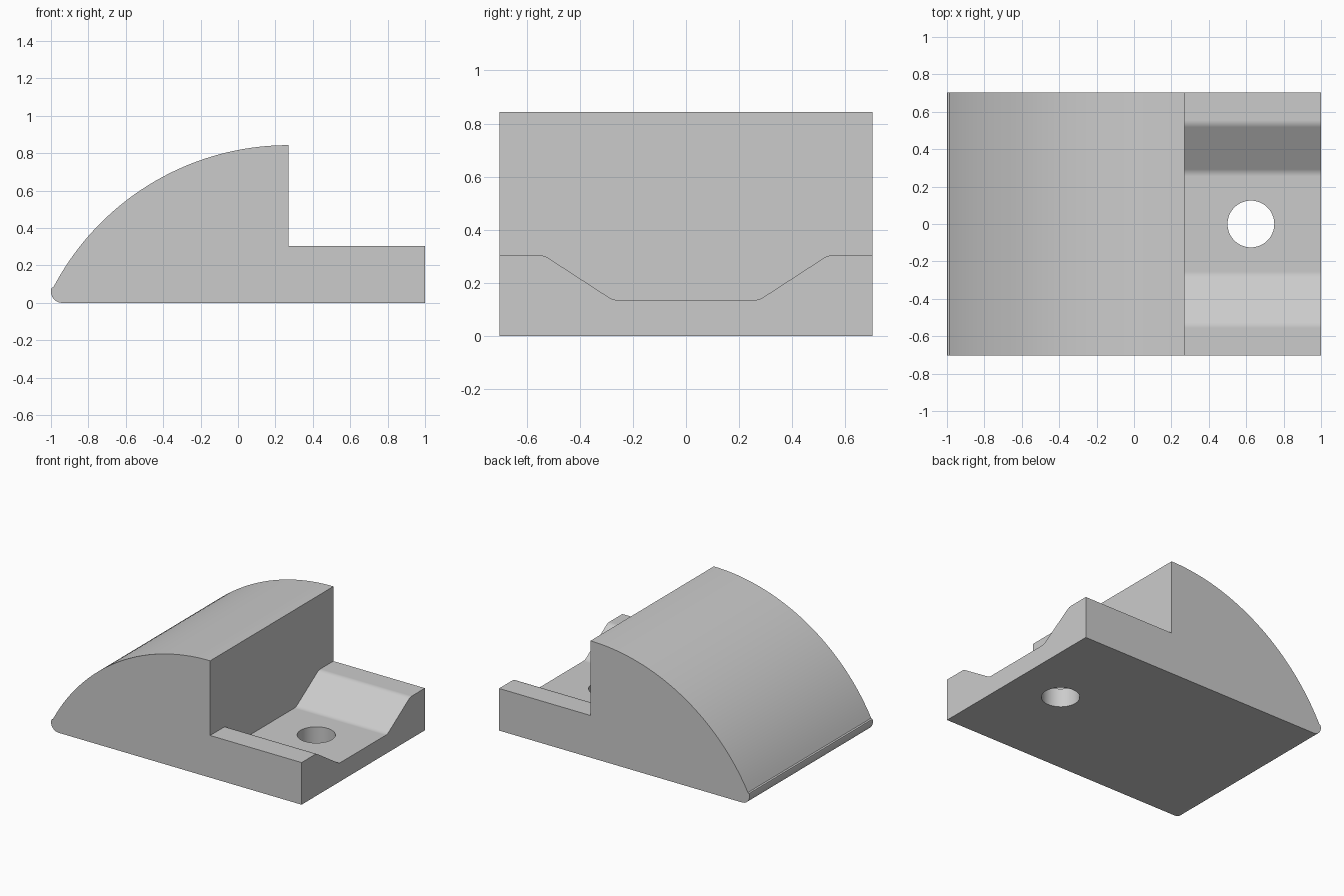
import bpy, bmesh, math
from mathutils import Vector

if "Cube" in bpy.data.objects:
    bpy.data.objects.remove(bpy.data.objects["Cube"], do_unlink=True)

HALF_WIDTH = 0.703
HEIGHT = 0.843
STEP_X = 0.27

grey = bpy.data.materials.new("plain grey")
grey.use_nodes = True
grey.diffuse_color = (0.6, 0.6, 0.6, 1)
grey.node_tree.nodes["Principled BSDF"].inputs["Base Color"].default_value = (0.6, 0.6, 0.6, 1)


def arc(cx, cz, radius, start, end, steps):
    """Points along a circular arc, angles in degrees."""
    angles = [math.radians(start + (end - start) * i / steps) for i in range(steps + 1)]
    return [(cx + radius * math.cos(a), cz + radius * math.sin(a)) for a in angles]


def rounded(prev, corner, nxt, length, steps=6):
    """Replace a corner by a short smooth curve."""
    p, c, n = Vector(prev), Vector(corner), Vector(nxt)
    a = c + (p - c).normalized() * length
    b = c + (n - c).normalized() * length
    ts = [i / steps for i in range(steps + 1)]
    return [tuple(a * (1 - t) ** 2 + c * 2 * t * (1 - t) + b * t * t) for t in ts]


def prism(name, points, offset):
    """Extrude a closed outline of 3D points along an offset."""
    bm = bmesh.new()
    face = bm.faces.new([bm.verts.new(p) for p in points])
    out = bmesh.ops.extrude_face_region(bm, geom=[face])
    moved = [v for v in out["geom"] if isinstance(v, bmesh.types.BMVert)]
    bmesh.ops.translate(bm, verts=moved, vec=offset)
    bmesh.ops.recalc_face_normals(bm, faces=bm.faces)
    mesh = bpy.data.meshes.new(name)
    bm.to_mesh(mesh)
    bm.free()
    mesh.materials.append(grey)
    obj = bpy.data.objects.new(name, mesh)
    bpy.context.collection.objects.link(obj)
    return obj


# Body: curved back, rounded toe and flat underside
R, r = 1.42, 0.06
cz = HEIGHT - R
toe_x = -1 + r
tangent = math.degrees(math.atan2(r - cz, toe_x - STEP_X))
side = [(1, 0), (1, HEIGHT)]
side += arc(STEP_X, cz, R, 90, tangent, 40)
side += arc(toe_x, r, r, tangent, 270, 14)[1:]
body = prism("wedge_block", [(x, -HALF_WIDTH, z) for x, z in side], (0, 2 * HALF_WIDTH, 0))

# Step with a trapezoid channel
LEDGE, FLOOR = 0.304, 0.135
corners = [(-0.9, LEDGE), (-0.535, LEDGE), (-0.275, FLOOR),
           (0.275, FLOOR), (0.535, LEDGE), (0.9, LEDGE)]
channel = [corners[0]]
for i in range(1, 5):
    channel += rounded(corners[i - 1], corners[i], corners[i + 1], 0.02)
channel += [corners[5], (0.9, 1.2), (-0.9, 1.2)]
step_cutter = prism("step_cutter", [(STEP_X, y, z) for y, z in channel], (1, 0, 0))

# Bolt hole
circle = arc(0.625, 0, 0.125, 0, 360, 64)[:-1]
hole_cutter = prism("hole_cutter", [(x, y, -0.2) for x, y in circle], (0, 0, 1))

bpy.ops.object.select_all(action="DESELECT")
body.select_set(True)
bpy.context.view_layer.objects.active = body
for cutter in (step_cutter, hole_cutter):
    cutter.hide_render = True
    mod = body.modifiers.new("cut", "BOOLEAN")
    mod.operation = "DIFFERENCE"
    mod.solver = "EXACT"
    mod.object = cutter
    bpy.ops.object.modifier_apply(modifier=mod.name)
    bpy.data.objects.remove(cutter, do_unlink=True)

# Smooth curves, crisp edges, flat planes
bpy.ops.object.shade_smooth_by_angle(angle=math.radians(30))
weighted = body.modifiers.new("flat planes", "WEIGHTED_NORMAL")
weighted.keep_sharp = True
